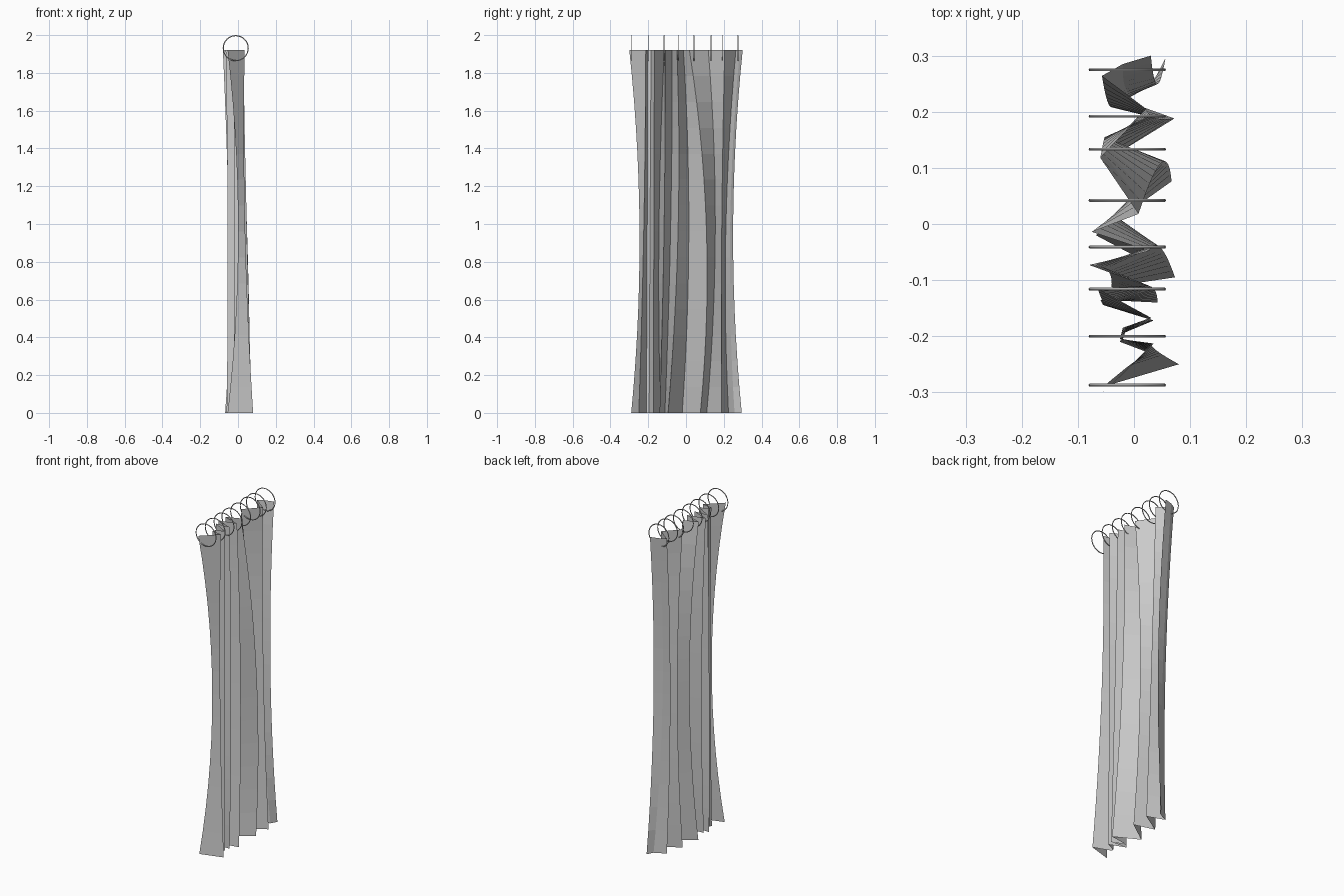
import bpy, math

if "Cube" in bpy.data.objects:
    bpy.data.objects.remove(bpy.data.objects["Cube"])

# Fold lines of the hanging cloth as (x, y): bottom hem, gathered middle, top hem
HEM = [(-.055, -.29), (.08, -.25), (-.025, -.21), (-.02, -.195), (.035, -.172),
       (-.06, -.135), (.042, -.14), (-.04, -.112), (.073, -.095), (-.068, -.02),
       (.067, .076), (-.055, .11), (.072, .188), (-.03, .225), (.036, .257), (.056, .295)]
MID = [(.0, -.247), (.036, -.222), (-.02, -.205), (-.015, -.19), (.03, -.17),
       (-.055, -.142), (.035, -.115), (-.05, -.08), (.045, -.04), (-.035, .015),
       (.045, .105), (-.052, .155), (.035, .19), (-.045, .213), (-.01, .235), (.04, .25)]
TOP = [(-.055, -.30), (.035, -.213), (-.025, -.205), (-.02, -.185), (.03, -.167),
       (-.065, -.115), (.02, -.11), (-.08, -.073), (.027, -.048), (-.075, -.014),
       (.008, .018), (-.06, .118), (.022, .205), (-.057, .264), (-.02, .285), (.03, .30)]
HEIGHT, MID_T, ROWS = 1.92, 0.55, 14


def blend(a, b, c, t):
    """Quadratic through a at 0, b at MID_T and c at 1."""
    m = MID_T
    return (a * (t - m) * (t - 1) / m + b * t * (t - 1) / (m * (m - 1))
            + c * t * (t - m) / (1 - m))


# Pleated curtain cloth
verts, faces = [], []
n = len(HEM)
for r in range(ROWS + 1):
    t = r / ROWS
    for a, b, c in zip(HEM, MID, TOP):
        verts.append((blend(a[0], b[0], c[0], t), blend(a[1], b[1], c[1], t), t * HEIGHT))
for r in range(ROWS):
    for i in range(n - 1):
        k = r * n + i
        faces.append((k, k + 1, k + n + 1, k + n))
mesh = bpy.data.meshes.new("curtain_cloth")
mesh.from_pydata(verts, [], faces)
cloth = bpy.data.objects.new("curtain_cloth", mesh)
bpy.context.collection.objects.link(cloth)

# Hanging rings along the top hem
for i, y in enumerate((-.287, -.2, -.116, -.041, .042, .133, .192, .275)):
    bpy.ops.mesh.primitive_torus_add(location=(-.012, y, 1.931), rotation=(math.pi / 2, 0, 0),
                                     major_radius=.0662, minor_radius=.0028,
                                     major_segments=32, minor_segments=6)
    ring = bpy.context.object
    ring.name = f"curtain_ring_{i + 1}"
    bpy.ops.object.shade_smooth_by_angle()
